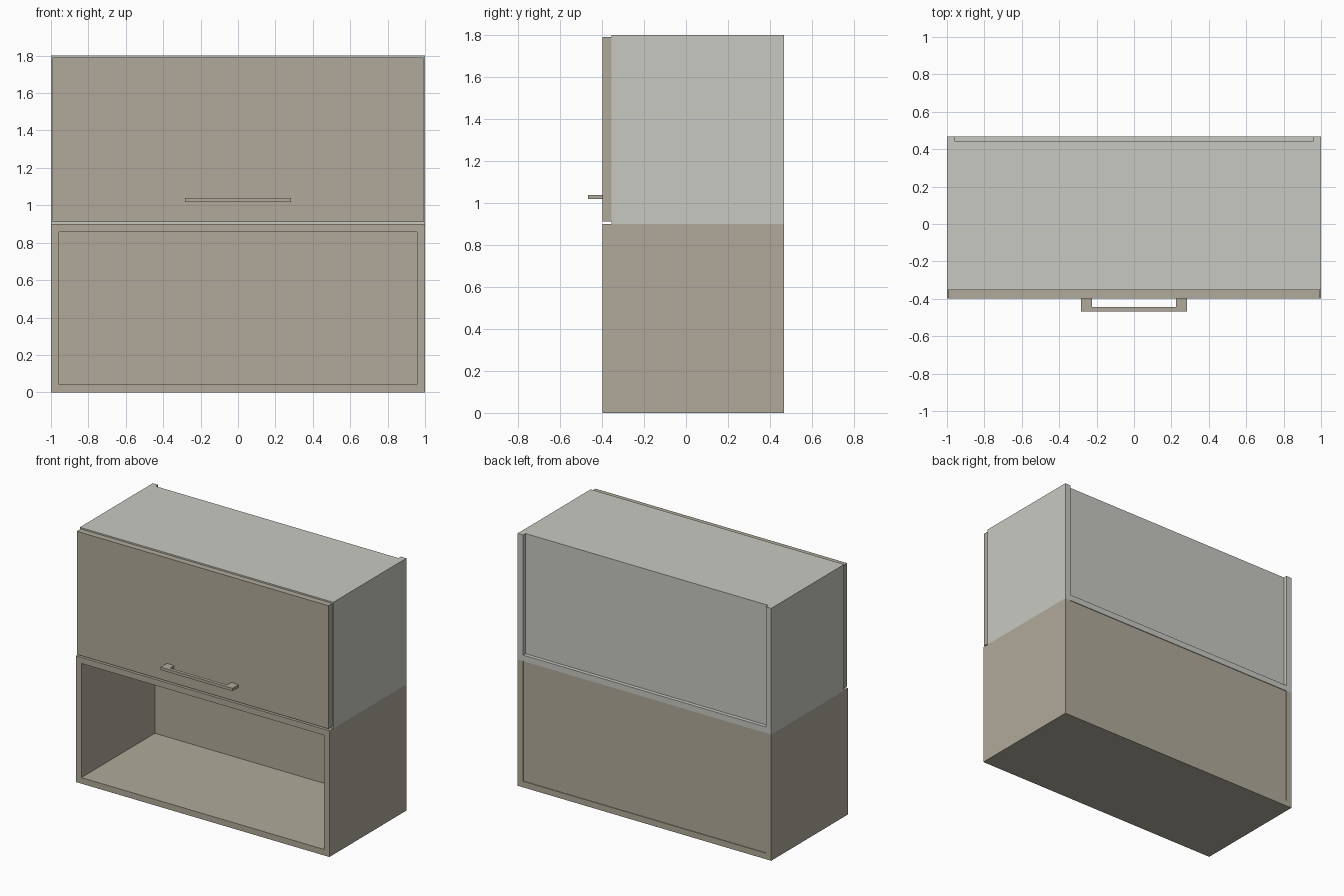
import bpy
import bmesh

if "Cube" in bpy.data.objects:
    bpy.data.objects.remove(bpy.data.objects["Cube"])


def material(name, rgb):
    m = bpy.data.materials.new(name)
    m.diffuse_color = (*rgb, 1)
    m.use_nodes = True
    m.node_tree.nodes["Principled BSDF"].inputs["Base Color"].default_value = m.diffuse_color
    return m


GREY = material("light_grey", (0.578, 0.584, 0.539))
TAUPE = material("taupe", (0.434, 0.402, 0.323))


def boxes(name, mat, *spans):
    """One object made of boxes, each given as (x0, x1, y0, y1, z0, z1)."""
    bm = bmesh.new()
    for x0, x1, y0, y1, z0, z1 in spans:
        cube = bmesh.ops.create_cube(bm, size=1)["verts"]
        for v in cube:
            v.co = (x1 if v.co.x > 0 else x0,
                    y1 if v.co.y > 0 else y0,
                    z1 if v.co.z > 0 else z0)
    mesh = bpy.data.meshes.new(name)
    bm.to_mesh(mesh)
    bm.free()
    mesh.materials.append(mat)
    ob = bpy.data.objects.new(name, mesh)
    bpy.context.collection.objects.link(ob)
    return ob


T = 0.043            # board thickness
IN = 1 - T           # inner half width
BACK = 0.468         # rear edge of the boards


def cabinet(prefix, mat, front, z0, z1, back0, back1):
    """Open-fronted carcass: two sides, bottom, top and an inset back."""
    for label, s in (("left", -1), ("right", 1)):
        xa, xb = sorted((s * IN, s))
        boxes(f"{prefix}_{label}_side", mat, (xa, xb, front, BACK, z0, z1))
    boxes(f"{prefix}_bottom", mat, (-IN, IN, front, BACK, z0, z0 + T))
    boxes(f"{prefix}_top", mat, (-IN, IN, front, back0, z1 - T, z1))
    boxes(f"{prefix}_back", mat, (-IN, IN, back0, back1, z0 + T, z1))


# open lower shelf unit and closed upper unit
cabinet("lower", TAUPE, -0.398, 0, 0.9, 0.43, 0.463)
cabinet("upper", GREY, -0.354, 0.9, 1.8, 0.432, 0.441)

# flap door over the upper unit
boxes("door", TAUPE, (-0.993, 0.993, -0.398, -0.354, 0.912, 1.79))

# handle: two feet and a slim bar
boxes("handle", TAUPE,
      (-0.283, -0.225, -0.468, -0.398, 1.018, 1.038),
      (0.225, 0.283, -0.468, -0.398, 1.018, 1.038),
      (-0.225, 0.225, -0.468, -0.444, 1.018, 1.038))
